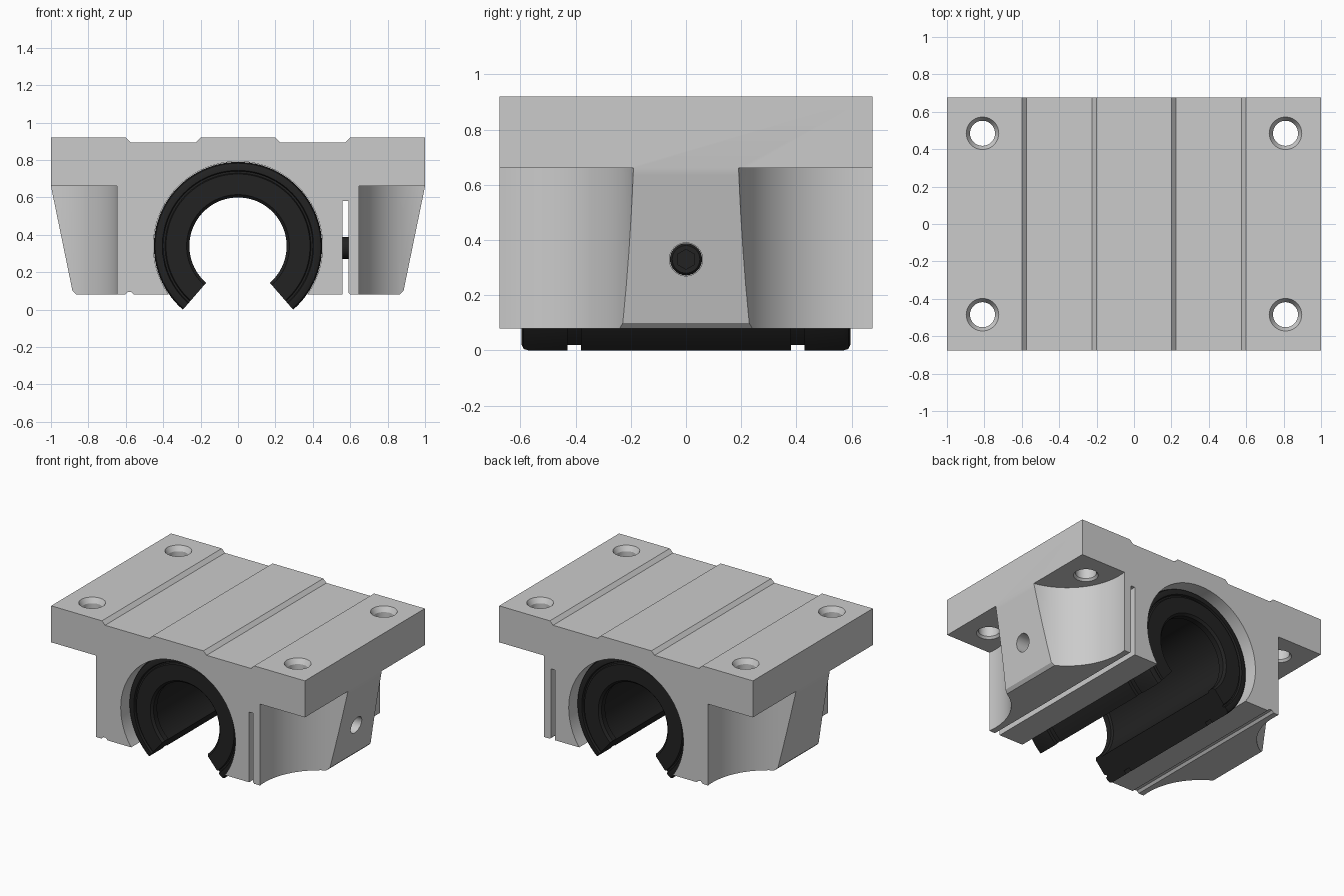
import bpy, bmesh, math
from mathutils import Matrix

if "Cube" in bpy.data.objects:
    bpy.data.objects.remove(bpy.data.objects["Cube"])

AXIS_Z = 0.34          # bore centre height
HALF_Y = 0.675


def finish(name, bm, mat=None):
    bmesh.ops.recalc_face_normals(bm, faces=bm.faces[:])
    me = bpy.data.meshes.new(name)
    bm.to_mesh(me)
    bm.free()
    ob = bpy.data.objects.new(name, me)
    bpy.context.collection.objects.link(ob)
    if mat:
        me.materials.append(mat)
    return ob


def lathe(name, prof, n, matrix, a0=0.0, a1=math.tau, mat=None):
    """Revolve a closed (radius, height) profile about local z."""
    full = abs(a1 - a0 - math.tau) < 1e-6
    bm = bmesh.new()
    rings = []
    for i in range(n if full else n + 1):
        a = a0 + (a1 - a0) * i / n
        rings.append([bm.verts.new((r * math.cos(a), r * math.sin(a), h)) for r, h in prof])
    k = len(prof)
    for i in range(n):
        p, q = rings[i], rings[(i + 1) % len(rings)]
        for j in range(k):
            m = (j + 1) % k
            if prof[j][0] or prof[m][0]:
                bm.faces.new((p[j], p[m], q[m], q[j]))
    if not full:
        bm.faces.new(rings[0])
        bm.faces.new(rings[-1])
    bmesh.ops.remove_doubles(bm, verts=bm.verts[:], dist=1e-5)
    bm.transform(matrix)
    return finish(name, bm, mat)


def cut(ob, cutter):
    cutter.hide_render = True
    mod = ob.modifiers.new("cut", 'BOOLEAN')
    mod.operation = 'DIFFERENCE'
    mod.solver = 'EXACT'
    mod.object = cutter
    bpy.context.view_layer.objects.active = ob
    bpy.ops.object.modifier_apply(modifier=mod.name)
    bpy.data.objects.remove(cutter, do_unlink=True)


def smooth(ob):
    bpy.ops.object.select_all(action='DESELECT')
    ob.select_set(True)
    bpy.context.view_layer.objects.active = ob
    bpy.ops.object.shade_smooth_by_angle(angle=math.radians(25))


black = bpy.data.materials.new("black")
black.diffuse_color = (0.016, 0.016, 0.016, 1)
black.use_nodes = True
black.node_tree.nodes["Principled BSDF"].inputs["Base Color"].default_value = black.diffuse_color

# Housing section: grooved top, tapered sides, clamp slot, open bore
bore_r = 0.452
a_low = math.asin((0.08 - AXIS_Z) / bore_r)
arc = []
for i in range(65):
    a = a_low + (math.pi - 2 * a_low) * i / 64
    arc.append((bore_r * math.cos(a), AXIS_Z + bore_r * math.sin(a)))
top = [(0.2, 0.92), (0.225, 0.895), (0.575, 0.895), (0.6, 0.92), (1, 0.92)]
section = [(-x, z) for x, z in reversed(top)] + top
section += [(1, 0.66), (0.885, 0.1), (0.865, 0.08)]
section += [(0.6, 0.08), (0.59, 0.09), (0.59, 0.58), (0.56, 0.58), (0.56, 0.08)]
section += arc
section += [(-0.555, 0.08), (-0.57, 0.095), (-0.59, 0.095), (-0.605, 0.08)]
section += [(-0.865, 0.08), (-0.885, 0.1), (-1, 0.66)]

bm = bmesh.new()
face = bm.faces.new([bm.verts.new((x, -HALF_Y, z)) for x, z in section])
ext = bmesh.ops.extrude_face_region(bm, geom=[face])
for v in ext["geom"]:
    if isinstance(v, bmesh.types.BMVert):
        v.co.y = HALF_Y
housing = finish("housing", bm)

# Corner pockets and chamfered bolt holes
pocket = [(0, -0.2), (0.437, -0.2), (0.437, 0.66), (0, 0.66)]
hole = [(0, 0.5), (0.08, 0.5), (0.08, 0.66), (0.067, 0.675), (0.067, 0.885),
        (0.087, 0.92), (0.087, 1.0), (0, 1.0)]
for sx in (-1, 1):
    for sy in (-1, 1):
        cut(housing, lathe("pocket_cutter", pocket, 96,
                           Matrix.Translation((sx * 1.08, sy * 0.62, 0))))
        cut(housing, lathe("hole_cutter", hole, 40,
                           Matrix.Translation((sx * 0.81, sy * 0.485, 0))))

# Clamp screw hole in the right side
to_x = Matrix.Translation((0, 0, 0.33)) @ Matrix.Rotation(math.pi / 2, 4, 'Y')
cut(housing, lathe("screw_hole_cutter", [(0, 0.5), (0.06, 0.5), (0.06, 1.2), (0, 1.2)], 40, to_x))
smooth(housing)

# Clamp screw with hex socket
screw = lathe("clamp_screw", [(0, 0.51), (0.058, 0.51), (0.058, 0.84), (0.05, 0.85), (0, 0.85)],
              40, to_x, mat=black)
cut(screw, lathe("hex_cutter", [(0, 0.78), (0.036, 0.78), (0.036, 1), (0, 1)], 6, to_x))
smooth(screw)

# Open bushing: grooved shell with lipped end seals
half = [(0.45, 0.38), (0.425, 0.38), (0.425, 0.43), (0.45, 0.43), (0.45, 0.57),
        (0.443, 0.588), (0.425, 0.595), (0.405, 0.595), (0.4, 0.58), (0.39, 0.58),
        (0.385, 0.595), (0.275, 0.595), (0.26, 0.58), (0.26, 0.54), (0.272, 0.53)]
prof = half + [(r, -h) for r, h in reversed(half)]
end = math.asin(-AXIS_Z / 0.45)
to_y = Matrix.Translation((0, 0, AXIS_Z)) @ Matrix.Rotation(math.pi / 2, 4, 'X')
bushing = lathe("open_bushing", prof, 72, to_y, end, math.pi - end, black)
smooth(bushing)
